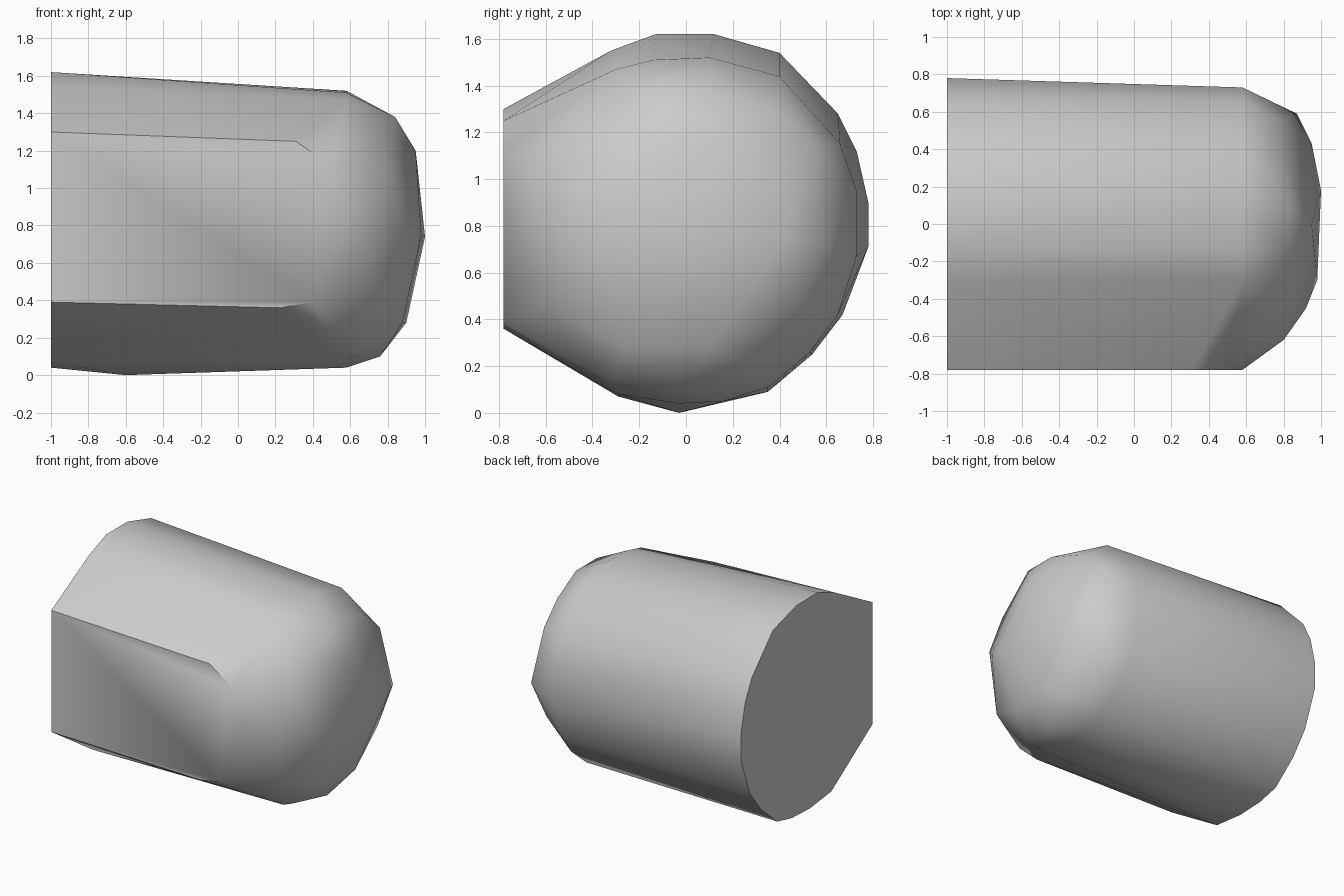
import bpy
import bmesh
from math import radians

default_cube = bpy.data.objects.get("Cube")
if default_cube:
    bpy.data.objects.remove(default_cube, do_unlink=True)

FRONT = -0.78

# Cross-section at the flat cut end, as (y, z)
cut_profile = [
    (FRONT, 1.3), (-.32, 1.55), (-.13, 1.62), (.12, 1.62), (.4, 1.54),
    (.65, 1.28), (.73, 1.12), (.78, .9), (.78, .71), (.67, .42),
    (.54, .25), (.35, .09), (.18, .05), (-.03, .04), (-.29, .07),
    (FRONT, .39),
]

# Slightly smaller cross-section where the rounding starts, as (y, z)
shoulder_profile = [
    (-.3, 1.47), (-.14, 1.51), (.1, 1.52), (.4, 1.44), (.66, 1.15),
    (.73, .95), (.73, .67), (.65, .42), (.53, .26), (.35, .11),
    (.16, .05), (-.03, .04), (-.29, .08),
]

# Outline of the flat front where it runs into the rounded end, as (x, z)
front_outline = [(.31, 1.25), (.5, 1.12), (.58, .87), (.39, .39), (.23, .36)]

# Corners of the faceted rounded end
end_corners = [
    (.84, -.15, 1.38), (.84, .1, 1.38), (.8, .38, 1.29), (.95, 0, 1.2),
    (.79, .55, 1.14), (.87, .59, .72), (.95, .43, .75), (1, .18, .74),
    (.98, -.3, .75), (.92, -.45, .8), (.8, -.62, .95), (.75, -.6, .45),
    (.8, -.48, 1.16), (.9, .1, .28), (.88, -.25, .28), (.76, -.03, .1),
    (.7, -.33, .14), (.82, .48, .44), (.79, .25, .2),
]

# Single low point under the barrel
belly_corner = (-.6, -.03, 0)


def hull_object(name, points, material):
    """Wrap a set of corners in one closed convex skin."""
    bm = bmesh.new()
    for point in points:
        bm.verts.new(point)
    hull = bmesh.ops.convex_hull(bm, input=bm.verts[:])
    unused = {g for g in hull["geom_interior"] + hull["geom_unused"]
              if isinstance(g, bmesh.types.BMVert)}
    bmesh.ops.delete(bm, geom=list(unused), context="VERTS")
    # Merge coplanar triangles so the cut faces are single polygons
    bmesh.ops.dissolve_limit(bm, angle_limit=radians(1),
                             verts=bm.verts[:], edges=bm.edges[:])
    bmesh.ops.recalc_face_normals(bm, faces=bm.faces[:])
    mesh = bpy.data.meshes.new(name)
    bm.to_mesh(mesh)
    bm.free()
    mesh.materials.append(material)
    obj = bpy.data.objects.new(name, mesh)
    bpy.context.collection.objects.link(obj)
    return obj


def flat_material(name, colour):
    material = bpy.data.materials.new(name)
    material.use_nodes = True
    material.diffuse_color = colour
    shader = material.node_tree.nodes["Principled BSDF"]
    shader.inputs["Base Color"].default_value = colour
    return material


grey = flat_material("light grey", (.6, .6, .6, 1))

corners = [(-1, y, z) for y, z in cut_profile]
corners += [(.58, y, z) for y, z in shoulder_profile]
corners += [(x, FRONT, z) for x, z in front_outline]
corners += end_corners + [belly_corner]
body = hull_object("rounded_block", corners, grey)

# Smooth barrel and rounded end, crisp edges round the flat cuts
bpy.ops.object.select_all(action="DESELECT")
body.select_set(True)
bpy.context.view_layer.objects.active = body
bpy.ops.object.shade_smooth_by_angle(angle=radians(35))
